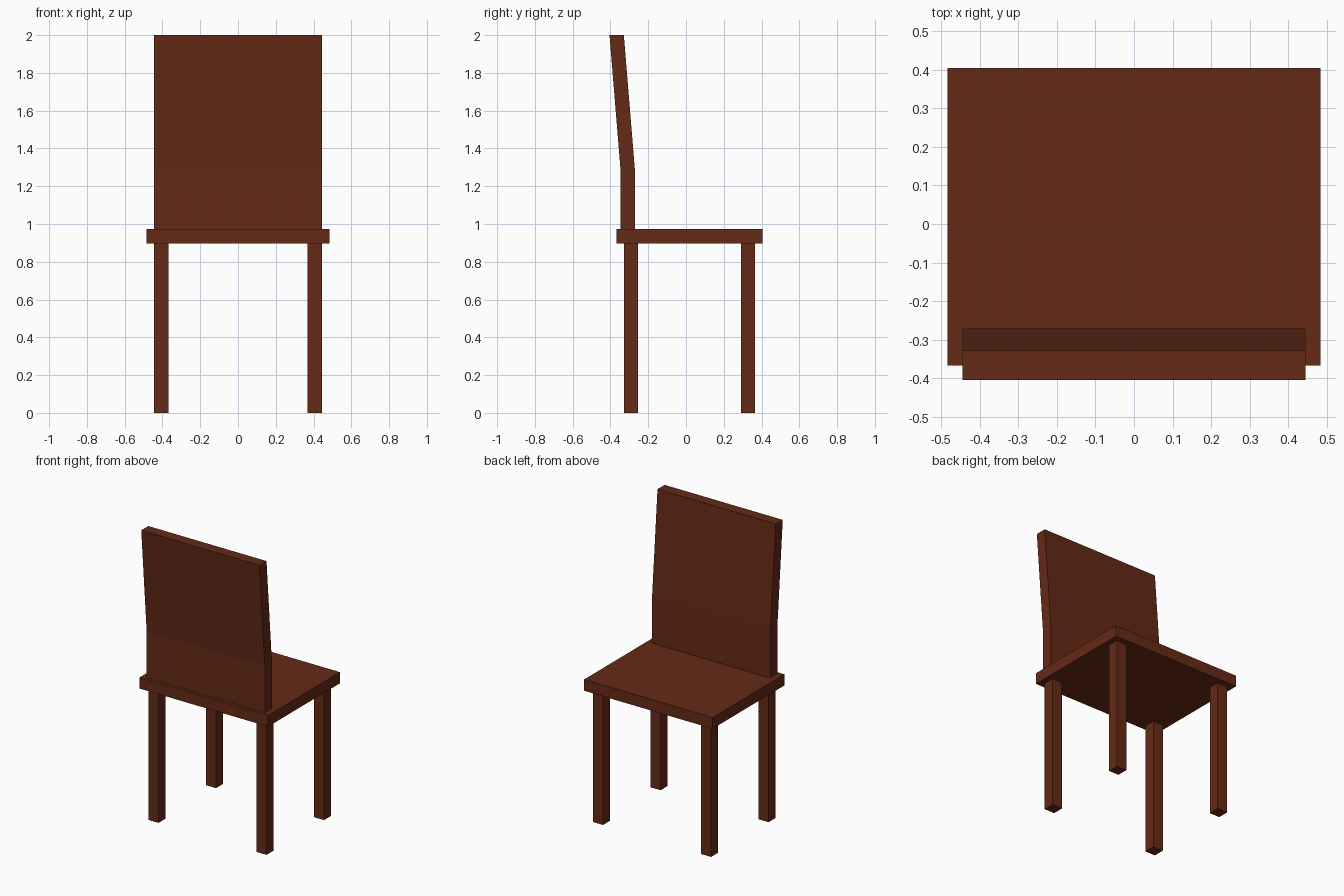
import bpy
import bmesh

if "Cube" in bpy.data.objects:
    bpy.data.objects.remove(bpy.data.objects["Cube"])

wood = bpy.data.materials.new("brown_wood")
wood.diffuse_color = (0.13, 0.023, 0.008, 1)
wood.use_nodes = True
wood.node_tree.nodes["Principled BSDF"].inputs["Base Color"].default_value = wood.diffuse_color


def extrude_x(name, profile, x0, x1):
    """Extrude a closed (y, z) profile from x0 to x1."""
    bm = bmesh.new()
    face = bm.faces.new([bm.verts.new((x0, y, z)) for y, z in profile])
    ext = bmesh.ops.extrude_face_region(bm, geom=[face])
    verts = [v for v in ext["geom"] if isinstance(v, bmesh.types.BMVert)]
    bmesh.ops.translate(bm, verts=verts, vec=(x1 - x0, 0, 0))
    bmesh.ops.recalc_face_normals(bm, faces=bm.faces)
    mesh = bpy.data.meshes.new(name)
    bm.to_mesh(mesh)
    bm.free()
    mesh.materials.append(wood)
    obj = bpy.data.objects.new(name, mesh)
    bpy.context.collection.objects.link(obj)
    return obj


def rect(y0, y1, z0, z1):
    return [(y0, z0), (y1, z0), (y1, z1), (y0, z1)]


# Seat slab
extrude_x("seat", rect(-0.367, 0.405, 0.898, 0.974), -0.484, 0.484)

# Backrest: upright lower part, upper part leaning outward
extrude_x("backrest", [(-0.347, 0.974), (-0.271, 0.974), (-0.271, 1.292),
                       (-0.329, 2.0), (-0.405, 2.0), (-0.347, 1.292)],
          -0.445, 0.445)

# Four square legs
for end, y0 in (("backrest_side", -0.329), ("open_side", 0.29)):
    for side, x0 in (("left", -0.445), ("right", 0.369)):
        extrude_x(f"leg_{end}_{side}", rect(y0, y0 + 0.076, 0, 0.898),
                  x0, x0 + 0.076)
